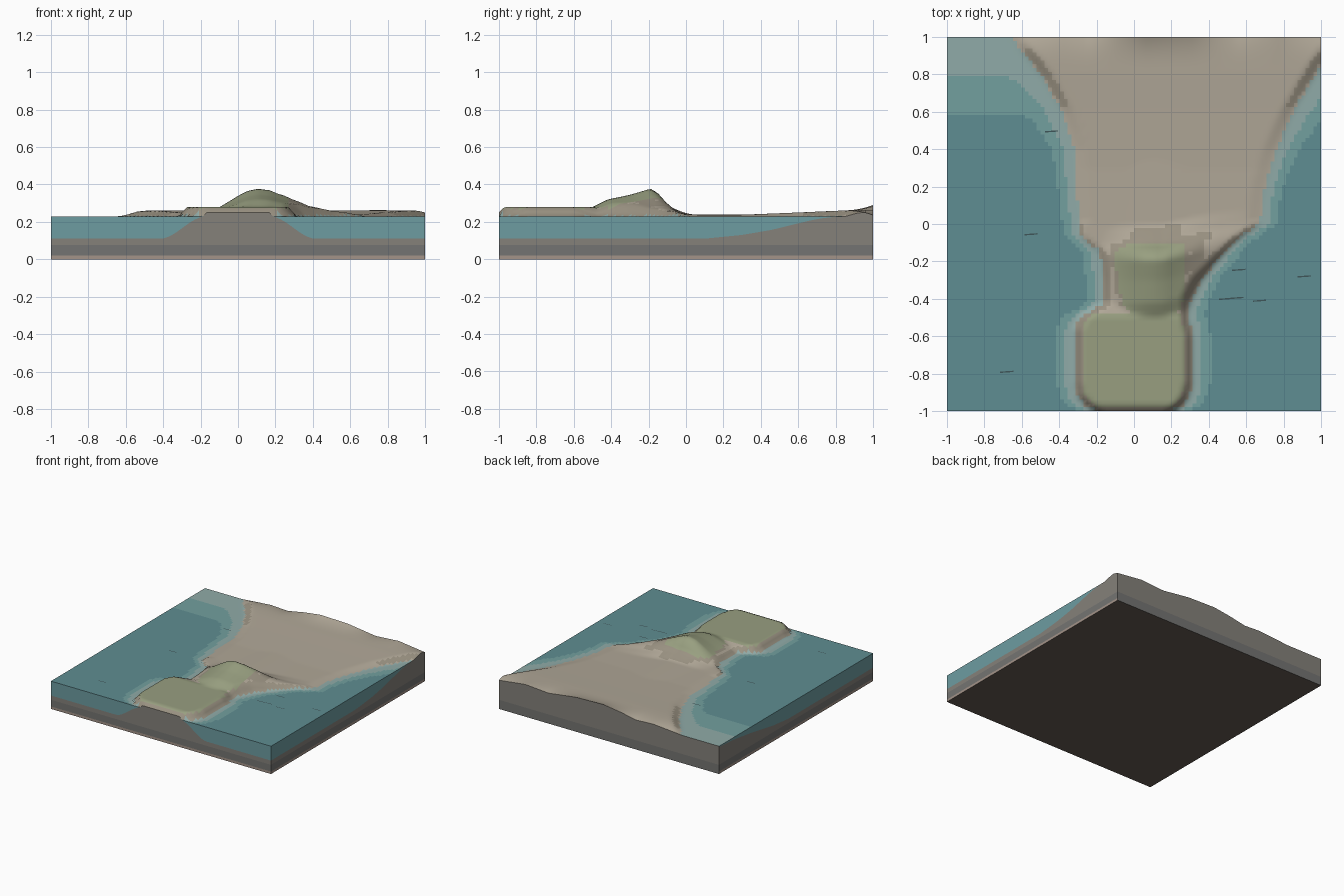
import bpy, bmesh

if "Cube" in bpy.data.objects:
    bpy.data.objects.remove(bpy.data.objects["Cube"])

N, WATER = 96, 0.228


def srgb(h):
    vals = [((h >> s) & 255) / 255 for s in (16, 8, 0)]
    return [(c / 12.92 if c < 0.04 else ((c + 0.055) / 1.055) ** 2.4) for c in vals] + [1]


COLOURS = {"deep_water": 0x5F8D92, "mid_water": 0x72A09F, "shallow_water": 0x90ABA8,
           "sand": 0xB0A797, "grass": 0x989F80, "slope": 0x9A9282,
           "bottom_rock": 0xA39388, "dark_rock": 0x747472, "upper_rock": 0x85817A,
           "wall_water": 0x6D9CA1, "base": 0x655C54, "ripple": 0x3F5558}
NAMES = list(COLOURS)
MATS = {}
for name, hexa in COLOURS.items():
    MATS[name] = bpy.data.materials.new(name)
    MATS[name].diffuse_color = srgb(hexa)


def clamp(t):
    return max(0.0, min(1.0, t))


def smooth(t):
    t = clamp(t)
    return t * t * (3 - 2 * t)


def interp(table, v):
    if v <= table[0][0]:
        return table[0][1]
    for (a, p), (b, q) in zip(table, table[1:]):
        if v <= b:
            return p + (q - p) * (v - a) / (b - a)
    return table[-1][1]


# shorelines as x over y
LEFT = [(-1, -.19), (-.97, -.26), (-.92, -.305), (-.85, -.32), (-.56, -.32), (-.5, -.29),
        (-.42, -.16), (-.3, -.165), (-.15, -.18), (-.09, -.25), (-.06, -.285),
        (.2, -.31), (.4, -.32), (.5, -.35), (.6, -.385), (.8, -.5), (1, -.66)]
RIGHT = [(-1, .19), (-.97, .26), (-.92, .295), (-.85, .315), (-.6, .315), (-.47, .285),
         (-.4, .31), (-.3, .36), (-.2, .44), (-.1, .53), (-.03, .62), (0, .67),
         (.2, .7), (.4, .76), (.6, .85), (.85, 1), (1, 1.1)]
# ground level, sea floor and hill crest over y; hill and back edge over x
GROUND = [(-.5, .28), (-.4, .25), (-.1, .24), (0, .237), (.3, .238), (.6, .25), (.8, .259), (1, .264)]
FLOOR = [(.1, .11), (.3, .13), (.58, .178), (.8, .208), (1, .222)]
CREST = [(-.52, .27), (-.42, .32), (-.3, .345), (-.19, .378), (-.15, .355), (-.1, .29), (-.01, .24)]
HILL = [(-.2, 0), (-.1, .3), (0, .73), (.05, .92), (.11, 1), (.17, .94), (.25, .73),
        (.38, .35), (.48, .2), (.6, .1), (.68, 0)]
BACK = [(-.65, .23), (-.4, .25), (-.25, .242), (-.1, .27), (.05, .29), (.3, .283),
        (.55, .25), (.76, .265), (1, .236)]


def terrain(x, y):
    d = min(x - interp(LEFT, y), interp(RIGHT, y) - x)
    if d < 0:
        return WATER - (WATER - interp(FLOOR, y)) * smooth((-d + .015) / .24)
    if y < -.5:
        d = min(d, y + 1.02)
    h = interp(GROUND, y)
    h += (interp(BACK, x) - h) * clamp((y - .8) / .2) ** 3
    crest = interp(CREST, y - .25 * max(0, x - .15))
    h = max(h, .235 + (crest - .235) * interp(HILL, x))
    return min(h, WATER + (h - WATER) * clamp(d / .07) if y > 0 else WATER + d * 1.1)


def finish(bm, name, mats):
    mesh = bpy.data.meshes.new(name)
    bm.normal_update()
    bm.to_mesh(mesh)
    bm.free()
    for m in mats:
        mesh.materials.append(MATS[m])
    ob = bpy.data.objects.new(name, mesh)
    bpy.context.collection.objects.link(ob)
    return ob


# land and water top surface
bm = bmesh.new()
bmesh.ops.create_grid(bm, x_segments=N, y_segments=N, size=1)
for v in bm.verts:
    v.co.z = max(WATER, terrain(v.co.x, v.co.y))
bm.normal_update()
for f in bm.faces:
    f.smooth = True
    c = f.calc_center_median()
    t = terrain(c.x, c.y)
    if t < WATER:
        depth = WATER - t
        kind = "deep_water" if depth > .05 else "mid_water" if depth > .02 else "shallow_water"
    elif t > .275 and c.y < -.1 and c.x < .27:
        kind = "grass"
    else:
        kind = "slope" if f.normal.z < .93 else "sand"
    f.material_index = NAMES.index(kind)
finish(bm, "land_and_water", NAMES)

# cut walls with rock layers and water section
bm = bmesh.new()
LAYERS = ["bottom_rock", "dark_rock", "upper_rock", "wall_water"]
for fx, fy in ((1, 0), (0, 1), (-1, 0), (0, -1)):
    prev = None
    for i in range(N + 1):
        s = -1 + 2 * i / N
        x, y = fx - fy * s, fy + fx * s
        t = terrain(x, y)
        if fy == 1:
            t = max(t, WATER)
        col = [bm.verts.new((x, y, z)) for z in (0, .02, .075, t, max(t, WATER))]
        if prev:
            for k in range(4):
                quad = (prev[k], col[k], col[k + 1], prev[k + 1])
                if quad[1].co.z == quad[2].co.z and quad[0].co.z == quad[3].co.z:
                    continue
                f = bm.faces.new(quad)
                f.material_index = k
                if fy == 1 and k == 0:
                    f.material_index = 1
        prev = col
bmesh.ops.dissolve_degenerate(bm, dist=1e-5, edges=bm.edges)
finish(bm, "cut_walls", LAYERS)

# underside
bm = bmesh.new()
bm.faces.new([bm.verts.new((x, y, 0)) for x, y in ((-1, -1), (-1, 1), (1, 1), (1, -1))])
finish(bm, "underside", ["base"])

# small ripples on the water
bm = bmesh.new()
for x, y in ((-.44, .495), (-.55, -.055), (-.68, -.79), (.56, -.245), (.49, -.4),
             (.55, -.395), (.67, -.41), (.91, -.28)):
    bm.faces.new([bm.verts.new((x + a, y + b, WATER + .002)) for a, b in
                  ((-.035, -.006), (.035, -.001), (.035, .006), (-.035, .001))])
finish(bm, "ripples", ["ripple"])

for m in bpy.data.materials:
    if m.users and not m.is_grease_pencil:
        m.use_nodes = True
        m.node_tree.nodes["Principled BSDF"].inputs["Base Color"].default_value = m.diffuse_color
